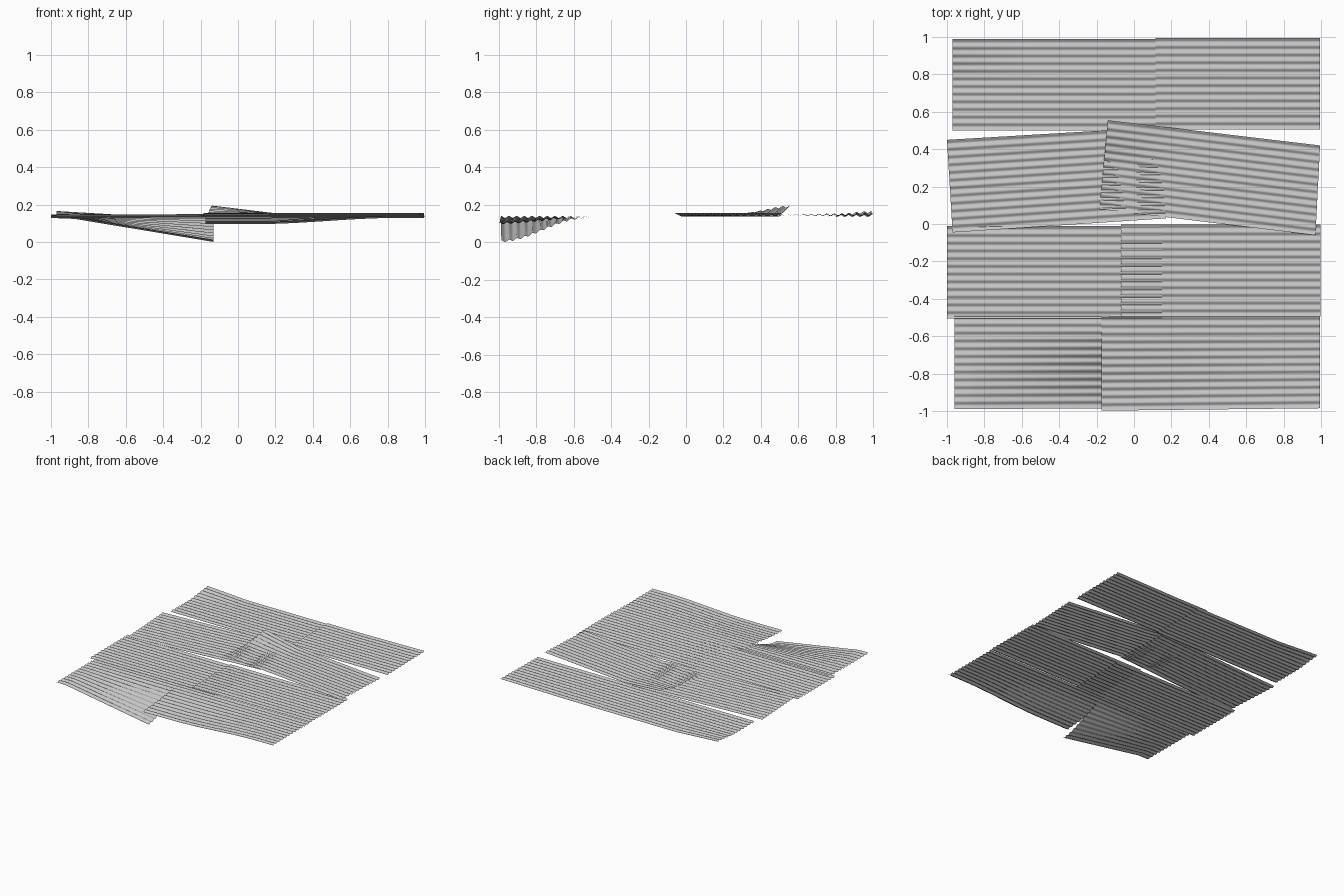
import bpy, math
from mathutils import Vector

cube = bpy.data.objects.get("Cube")
if cube:
    bpy.data.objects.remove(cube, do_unlink=True)

# Galvanised metal
metal = bpy.data.materials.new("galvanised_grey")
metal.use_nodes = True
metal.diffuse_color = (0.55, 0.55, 0.55, 1)
bsdf = metal.node_tree.nodes["Principled BSDF"]
bsdf.inputs["Base Color"].default_value = (0.55, 0.55, 0.55, 1)
bsdf.inputs["Roughness"].default_value = 0.6

WAVES, STEPS, COLS, AMP = 12, 8, 28, 0.005


def smooth(a, b, t):
    t = min(max((t - a) / (b - a), 0), 1)
    return t * t * (3 - 2 * t)


def ramp(a, b, t):
    return min(max((t - a) / (b - a), 0), 1)


def sheet(name, front_l, front_r, back_r, back_l, height):
    """Corrugated sheet between four plan corners; height(x, v) bends it, v = front to back."""
    fl, fr, br, bl = map(Vector, (front_l, front_r, back_r, back_l))
    rows = WAVES * STEPS
    verts, faces = [], []
    for j in range(rows + 1):
        v = j / rows
        start, end = fl.lerp(bl, v), fr.lerp(br, v)
        wave = AMP * math.cos(2 * math.pi * WAVES * v)
        for i in range(COLS + 1):
            p = start.lerp(end, i / COLS)
            verts.append((p.x, p.y, height(p.x, v) + wave))
    n = COLS + 1
    for j in range(rows):
        for i in range(COLS):
            a = j * n + i
            faces.append((a, a + 1, a + n + 1, a + n))
    mesh = bpy.data.meshes.new(name)
    mesh.from_pydata(verts, [], faces)
    mesh.materials.append(metal)
    mesh.shade_smooth()
    obj = bpy.data.objects.new(name, mesh)
    bpy.context.collection.objects.link(obj)
    return obj


# Back row, with one outer corner curled up
sheet("back_right_sheet", (-0.97, 0.5), (0.2, 0.5), (0.2, 0.99), (-0.97, 0.99),
      lambda x, v: 0.139 + 0.022 * ramp(-0.6, -0.97, x) * smooth(0.5, 1, v))
sheet("back_left_sheet", (0.115, 0.505), (0.995, 0.505), (0.995, 0.995), (0.115, 0.995),
      lambda x, v: 0.143 + 0.008 * ramp(0.4, 1, x) * v)

# Skewed second row, the upper sheet lifting at its inner back corner
sheet("mid_back_right_sheet", (-0.97, -0.045), (0.17, 0.03), (0.14, 0.518), (-1, 0.45),
      lambda x, v: 0.142 + 0.006 * smooth(-0.5, 0, x) * (1 - v))
sheet("mid_back_left_sheet", (-0.185, 0.08), (0.97, -0.06), (0.995, 0.42), (-0.14, 0.555),
      lambda x, v: 0.149 + 0.041 * ramp(0.2, -0.14, x) * smooth(0.45, 1, v))

# Flat third row
sheet("mid_front_right_sheet", (-1, -0.505), (0.15, -0.505), (0.15, -0.01), (-1, -0.01),
      lambda x, v: 0.134)
sheet("mid_front_left_sheet", (-0.07, -0.495), (0.997, -0.495), (0.997, -0.002), (-0.07, -0.002),
      lambda x, v: 0.138)

# Front row, one sheet slumping to the ground and the other sagging
sheet("front_right_sheet", (-0.96, -0.99), (-0.13, -0.985), (-0.13, -0.49), (-0.96, -0.49),
      lambda x, v: 0.13 - 0.125 * ramp(-0.88, -0.13, x) * smooth(0.9, 0, v))
sheet("front_left_sheet", (-0.175, -0.998), (0.995, -0.985), (0.995, -0.495), (-0.175, -0.495),
      lambda x, v: 0.134 - 0.033 * smooth(0.85, 0.1, x) * smooth(0.9, 0, v))
